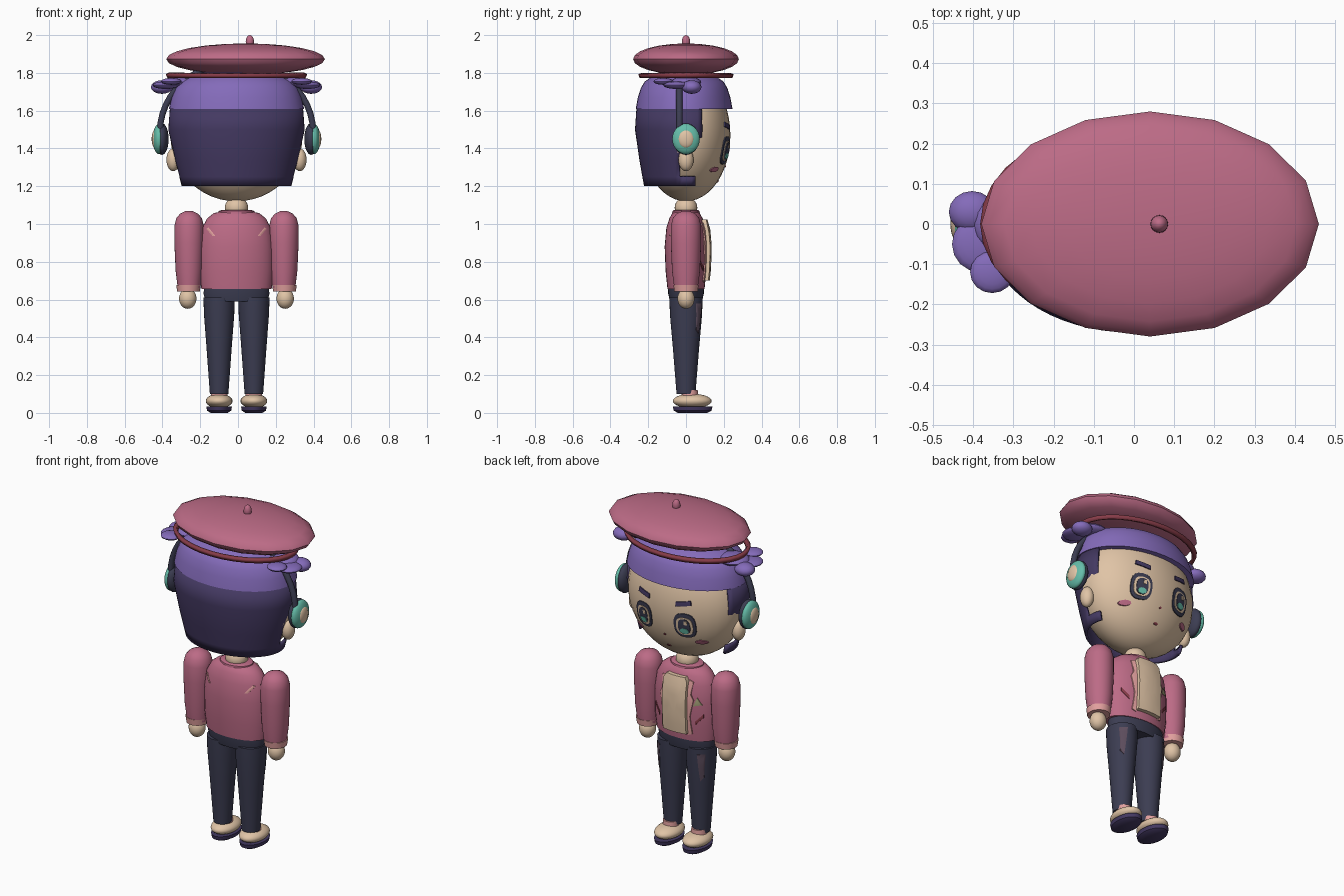
import bpy, bmesh, math
from mathutils import Matrix

cube = bpy.data.objects.get("Cube")
if cube:
    bpy.data.objects.remove(cube)

CX = -0.008  # body centre line


def material(name, r, g, b):
    m = bpy.data.materials.new(name)
    m.use_nodes = True
    col = [((c / 255 + 0.055) / 1.055) ** 2.4 for c in (r, g, b)] + [1]
    m.diffuse_color = col
    m.node_tree.nodes["Principled BSDF"].inputs["Base Color"].default_value = col
    return m


ROSE = material("rose", 188, 107, 134)
PURPLE = material("purple", 132, 107, 186)
DARK = material("dark_violet", 68, 57, 98)
NAVY = material("navy", 60, 61, 82)
SKIN = material("skin", 224, 196, 166)
TEAL = material("teal", 102, 190, 170)
PINK = material("light_pink", 226, 160, 158)
RED = material("dark_red", 135, 60, 72)
OLIVE = material("olive", 165, 160, 120)
MAUVE = material("mauve", 92, 76, 92)
made = []


def finish(name, bm, mat, fix=True):
    if fix:
        bmesh.ops.recalc_face_normals(bm, faces=bm.faces[:])
    me = bpy.data.meshes.new(name)
    bm.to_mesh(me)
    bm.free()
    me.materials.append(mat)
    ob = bpy.data.objects.new(name, me)
    bpy.context.collection.objects.link(ob)
    made.append(ob)
    return ob


def ball(name, c, r, mat, seg=24, rings=14):
    bm = bmesh.new()
    bmesh.ops.create_uvsphere(bm, u_segments=seg, v_segments=rings, radius=1,
                              matrix=Matrix.Translation(c) @ Matrix.Diagonal((*r, 1)))
    return finish(name, bm, mat)


def loft(name, rings, mat, cx=CX, cy=0.0, seg=32, caps=True, keep=None):
    """Stack of ellipses (z, rx, ry); keep(centre) picks the faces that stay."""
    bm = bmesh.new()
    loops = [[bm.verts.new((cx + rx * math.cos(2 * math.pi * i / seg),
                            cy + ry * math.sin(2 * math.pi * i / seg), z))
              for i in range(seg)] for z, rx, ry in rings]
    for a, b in zip(loops, loops[1:]):
        for i in range(seg):
            j = (i + 1) % seg
            bm.faces.new((a[i], a[j], b[j], b[i]))
    if caps:
        bm.faces.new(loops[0])
        bm.faces.new(loops[-1])
    if keep:
        drop = [f for f in bm.faces if not keep(f.calc_center_median())]
        bmesh.ops.delete(bm, geom=drop, context='FACES')
    return finish(name, bm, mat, caps)


def ring_surface(rings, cx, side=1):
    """Depth of a lofted part at (x, z), for laying plates on it."""
    def depth(x, z):
        z = min(max(z, rings[0][0]), rings[-1][0])
        for a, b in zip(rings, rings[1:]):
            if z <= b[0]:
                t = (z - a[0]) / (b[0] - a[0])
                rx, ry = a[1] + t * (b[1] - a[1]), a[2] + t * (b[2] - a[2])
                break
        return side * ry * math.sqrt(max(0, 1 - ((x - cx) / rx) ** 2))
    return depth


def plate(name, pts, mat, depth, lift=0.004, thick=0.008, side=1):
    """Thin plate with outline pts (x, z) that follows a curved surface."""
    outline = []
    for (x0, z0), (x1, z1) in zip(pts, pts[1:] + pts[:1]):
        n = max(1, int(math.hypot(x1 - x0, z1 - z0) / 0.04))
        outline += [(x0 + (x1 - x0) * k / n, z0 + (z1 - z0) * k / n) for k in range(n)]
    mx = sum(p[0] for p in outline) / len(outline)
    mz = sum(p[1] for p in outline) / len(outline)
    bm = bmesh.new()

    def ring(k, d):
        out = []
        for x, z in outline:
            x, z = mx + (x - mx) * k, mz + (z - mz) * k
            out.append(bm.verts.new((x, depth(x, z) + side * d, z)))
        return out
    loops = [ring(1, lift - thick), ring(1, lift), ring(0.66, lift), ring(0.33, lift)]
    n = len(outline)
    for a, b in zip(loops, loops[1:]):
        for i in range(n):
            bm.faces.new((a[i], a[(i + 1) % n], b[(i + 1) % n], b[i]))
    bm.faces.new(loops[-1])
    bm.faces.new(loops[0])
    return finish(name, bm, mat)


def oval(x, z, rx, rz, n=16, power=1.0):
    pts = []
    for i in range(n):
        c, s = math.cos(2 * math.pi * i / n), math.sin(2 * math.pi * i / n)
        pts.append((x + rx * math.copysign(abs(c) ** power, c),
                    z + rz * math.copysign(abs(s) ** power, s)))
    return pts


def box(x0, x1, z0, z1):
    return [(x0, z0), (x1, z0), (x1, z1), (x0, z1)]


# Head and neck
ball("head", (CX, 0, 1.47), (0.35, 0.235, 0.35), SKIN, 32, 24)
ball("neck", (CX, 0, 1.085), (0.062, 0.06, 0.06), SKIN)


def face(x, z):
    return 0.235 * math.sqrt(max(0, 1 - ((x - CX) / 0.35) ** 2 - ((z - 1.47) / 0.35) ** 2))


# Back hair with stepped sideburns, and the cap of hair above
def hair_keep(c):
    return c.y < (0.09 if c.z > 1.34 else -0.03 if c.z > 1.25 else 0.05)


hair = loft("back_hair", [(1.2, 0.29, 0.21), (1.25, 0.303, 0.219), (1.34, 0.326, 0.235),
                          (1.5, 0.361, 0.258), (1.62, 0.352, 0.25)],
            DARK, cy=-0.012, seg=64, caps=False, keep=hair_keep)
mod = hair.modifiers.new("thickness", 'SOLIDIFY')
mod.thickness = 0.015
mod.offset = -1
loft("hair_cap", [(1.61, 0.358, 0.256), (1.67, 0.346, 0.245), (1.72, 0.325, 0.229),
                  (1.755, 0.295, 0.208), (1.79, 0.22, 0.155), (1.825, 0.08, 0.06)],
     PURPLE, cy=-0.01, seg=40)

# Beret with stem and its lower band
ball("beret", (0.04, 0, 1.873), (0.42, 0.28, 0.083), ROSE, 16, 12)
ball("beret_stem", (0.063, 0, 1.965), (0.022, 0.022, 0.035), ROSE, 16, 10)
band = loft("beret_band", [(1.772, 0.365, 0.246), (1.794, 0.375, 0.252)], RED, caps=False)
mod = band.modifiers.new("thickness", 'SOLIDIFY')
mod.thickness = 0.02
mod.offset = -1

# Headphone bridge
curve = bpy.data.curves.new("headphone_band", 'CURVE')
curve.dimensions = '3D'
curve.bevel_depth = 0.017
curve.bevel_resolution = 3
sp = curve.splines.new('POLY')
sp.points.add(24)
for i, p in enumerate(sp.points):
    a = math.pi * i / 24
    p.co = (CX + 0.405 * math.cos(a), -0.035, 1.49 + 0.365 * math.sin(a), 1)
curve.materials.append(NAVY)
bpy.context.collection.objects.link(bpy.data.objects.new("headphone_band", curve))

# Torso, collar and pelvis
torso = [(0.655, 0.186, 0.098), (0.75, 0.196, 0.108), (0.88, 0.196, 0.113),
         (0.98, 0.182, 0.104), (1.03, 0.155, 0.088), (1.058, 0.12, 0.072), (1.067, 0.075, 0.06)]
loft("shirt", torso, ROSE)
chest = ring_surface(torso, CX)
back = ring_surface(torso, CX, -1)
loft("collar", [(1.045, 0.1, 0.075), (1.068, 0.095, 0.072), (1.075, 0.075, 0.062)], ROSE)
loft("pelvis", [(0.59, 0.165, 0.085), (0.63, 0.174, 0.094), (0.665, 0.172, 0.096)], NAVY)
plate("shirt_panel", [(CX - 0.075, 0.7), (CX + 0.075, 0.7), (CX + 0.075, 1.0),
                      (CX + 0.06, 1.025), (CX - 0.06, 1.025), (CX - 0.075, 1.0)],
      SKIN, chest, 0.024, 0.035)
plate("pin_badge", [(CX - 0.15, 0.875), (CX - 0.105, 0.865), (CX - 0.125, 0.915)], OLIVE, chest)

# Nose and mouth
plate("nose", oval(CX, 1.305, 0.007, 0.006, 8), RED, face)
plate("mouth", oval(CX, 1.225, 0.014, 0.006, 8), RED, face)

leg = [(0.1, 0.049, 0.05), (0.35, 0.067, 0.07), (0.52, 0.08, 0.085), (0.61, 0.083, 0.088)]
for s, tag in ((1, "left"), (-1, "right")):
    def X(x):
        return CX + s * x

    # Ear and headphone cup
    ball(tag + "_ear", (X(0.335), 0, 1.34), (0.036, 0.04, 0.06), SKIN)
    ball(tag + "_headphone_pad", (X(0.395), 0, 1.45), (0.036, 0.071, 0.084), NAVY)
    ball(tag + "_headphone_shell", (X(0.412), 0, 1.45), (0.031, 0.073, 0.08), TEAL)
    ball(tag + "_headphone_button", (X(0.432), 0, 1.45), (0.017, 0.042, 0.048), SKIN)

    # Hair tufts sticking out under the beret
    tufts = [((0.395, 0.03, 1.725), (0.058, 0.052, 0.036)),
             ((0.375, -0.05, 1.735), (0.07, 0.07, 0.02)),
             ((0.345, -0.12, 1.755), (0.055, 0.052, 0.018)),
             ((0.3, 0.0, 1.752), (0.09, 0.08, 0.028))]
    for i, (c, r) in enumerate(tufts):
        ball(f"{tag}_hair_tuft_{i + 1}", (X(c[0]), c[1], c[2]), r, PURPLE, 16, 10)

    # Eye, brow and cheek
    ex = X(0.132)
    plate(tag + "_eye_outline", oval(ex, 1.39, 0.06, 0.074, 20, 0.75), NAVY, face, 0.005)
    plate(tag + "_eye_white", oval(ex, 1.387, 0.046, 0.054, 20, 0.75), SKIN, face, 0.008)
    plate(tag + "_iris", oval(ex, 1.387, 0.033, 0.046, 16, 0.8), NAVY, face, 0.011)
    plate(tag + "_iris_glow", oval(ex, 1.36, 0.024, 0.017, 12), TEAL, face, 0.014)
    plate(tag + "_eye_glint", box(ex - 0.02, ex - 0.003, 1.4, 1.422), SKIN, face, 0.014)
    plate(tag + "_brow", [(X(0.085), 1.5), (X(0.17), 1.515), (X(0.165), 1.54), (X(0.085), 1.525)],
          DARK, face, 0.006)
    plate(tag + "_cheek", oval(X(0.2), 1.288, 0.03, 0.014, 12), ROSE, face, 0.006)

    # Shirt trim on the chest, slash below it, and mark on the back
    plate(tag + "_lapel", [(X(0.075), 0.69), (X(0.098), 0.7), (X(0.088), 0.8), (X(0.108), 0.9),
                           (X(0.092), 0.93), (X(0.1), 1.0), (X(0.075), 1.01)], PINK, chest, 0.006)
    plate(tag + "_slash", [(X(0.115), 0.755), (X(0.155), 0.8), (X(0.155), 0.82), (X(0.115), 0.775)],
          RED, chest)
    plate(tag + "_back_mark", [(X(0.112), 0.937), (X(0.128), 0.937), (X(0.16), 0.975),
                               (X(0.148), 0.982)], PINK, back, side=-1)

    # Arm, cuff and hand
    loft(tag + "_sleeve", [(0.66, 0.06, 0.062), (0.75, 0.071, 0.074), (0.9, 0.078, 0.08),
                           (0.99, 0.078, 0.08), (1.03, 0.068, 0.07), (1.055, 0.047, 0.05),
                           (1.07, 0.015, 0.015)], ROSE, cx=X(0.251))
    loft(tag + "_cuff", [(0.642, 0.06, 0.062), (0.678, 0.065, 0.067)], PINK, cx=X(0.254))
    ball(tag + "_hand", (X(0.258), 0, 0.605), (0.046, 0.045, 0.054), SKIN)

    # Leg, pocket, sock and shoe
    lx = X(0.092)
    loft(tag + "_trouser_leg", leg, NAVY, cx=lx)
    thigh = ring_surface(leg, lx)
    plate(tag + "_pocket", [(lx + s * 0.04, 0.42), (lx + s * 0.055, 0.44), (lx + s * 0.065, 0.58),
                            (lx + s * 0.03, 0.58)], MAUVE, thigh)
    loft(tag + "_sock", [(0.06, 0.046, 0.046), (0.122, 0.042, 0.042)], PINK, cx=lx, cy=0.02)
    ball(tag + "_shoe", (lx, 0.033, 0.063), (0.071, 0.103, 0.038), SKIN)
    loft(tag + "_sole", [(0.0, 0.045, 0.078), (0.012, 0.064, 0.1), (0.034, 0.068, 0.105)],
         DARK, cx=lx, cy=0.035)

# Smooth shading with crisp rims
bpy.ops.object.select_all(action='DESELECT')
for ob in made:
    ob.select_set(True)
bpy.context.view_layer.objects.active = made[0]
bpy.ops.object.shade_smooth_by_angle(angle=math.radians(40))
